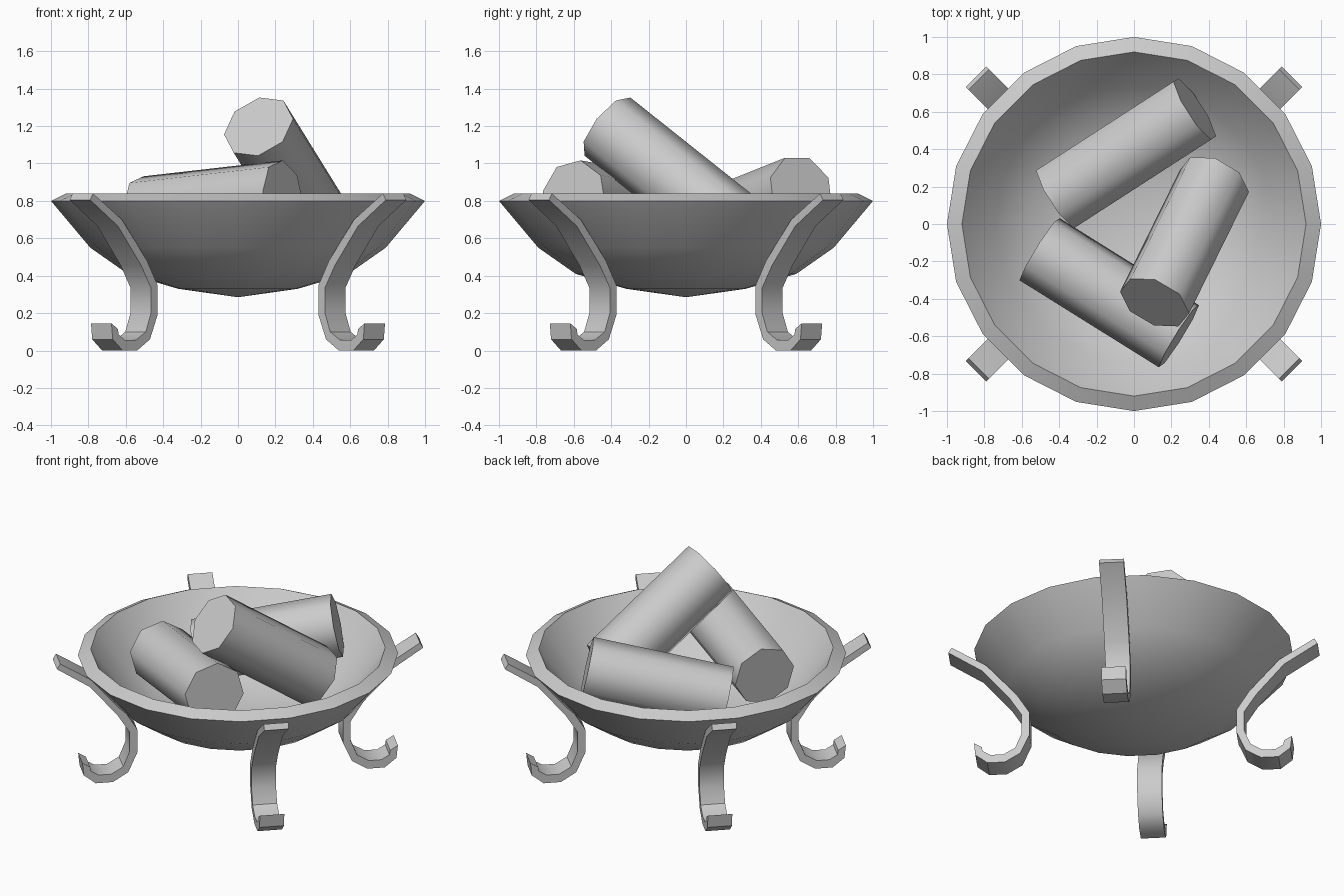
import bpy, bmesh, math
from mathutils import Vector

if "Cube" in bpy.data.objects:
    bpy.data.objects.remove(bpy.data.objects["Cube"])


def finish(bm, name, angle):
    bmesh.ops.recalc_face_normals(bm, faces=bm.faces)
    me = bpy.data.meshes.new(name)
    bm.to_mesh(me)
    bm.free()
    ob = bpy.data.objects.new(name, me)
    bpy.context.collection.objects.link(ob)
    bpy.ops.object.select_all(action='DESELECT')
    ob.select_set(True)
    bpy.context.view_layer.objects.active = ob
    bpy.ops.object.shade_smooth_by_angle(angle=math.radians(angle))
    return ob


# Bowl: 20-sided lathe of an outer and an inner wall
def bowl(profile, sides=20):
    bm = bmesh.new()
    verts = [bm.verts.new((r, 0, z)) for r, z in profile]
    edges = [bm.edges.new(p) for p in zip(verts, verts[1:])]
    bmesh.ops.spin(bm, geom=verts + edges, cent=(0, 0, 0), axis=(0, 0, 1),
                   angle=2 * math.pi, steps=sides)
    bmesh.ops.remove_doubles(bm, verts=bm.verts, dist=0.001)
    return finish(bm, "bowl", 35)


bowl([(0, .285), (.32, .33), (.59, .41), (.79, .55), (1, .80),
      (.92, .84), (.74, .61), (.55, .465), (.3, .385), (0, .35)])

# Legs: curled flat bar, one on each diagonal
INNER = [(1.174, .84), (.955, .70), (.765, .48), (.686, .35), (.686, .19),
         (.743, .06), (.84, 0), (.95, 0), (1.025, .06), (1.034, .145)]
OUTER = [(1.195, .805), (.985, .665), (.81, .455), (.735, .335), (.735, .2),
         (.775, .1), (.85, .055), (.93, .055), (.98, .085), (.985, .115)]


def leg(name, turn, width=.155, inset=.058):
    bm = bmesh.new()
    rows = []
    for (ri, zi), (ro, zo) in zip(INNER, OUTER):
        rows.append([bm.verts.new((r, y, z)) for r, y, z in (
            (ri, -width / 2, zi), (ri, width / 2, zi),
            (ro, width / 2, zo), (ro, -width / 2, zo))])
    for a, b in zip(rows, rows[1:]):
        for i in range(4):
            j = (i + 1) % 4
            bm.faces.new((a[i], a[j], b[j], b[i]))
    bm.faces.new(rows[0])
    bm.faces.new(rows[-1])
    ob = finish(bm, name, 36)
    ob.rotation_euler.z = math.radians(turn)
    ob.location.y = -inset if turn < 180 else inset


for name, turn in (("back_right_leg", 45), ("back_left_leg", 135),
                   ("front_left_leg", 225), ("front_right_leg", 315)):
    leg(name, turn)


# Logs: octagonal cylinders from low end to high end
def log(name, low, high, twist, radius=.2):
    low, high = Vector(low), Vector(high)
    axis = (high - low).normalized()
    u = Vector((0, 0, 1)).cross(axis).normalized()
    w = axis.cross(u)
    bm = bmesh.new()
    ends = []
    for c in (low, high):
        ring = []
        for k in range(8):
            t = math.radians(twist + 45 * k)
            ring.append(bm.verts.new(c + radius * (u * math.cos(t) + w * math.sin(t))))
        bm.faces.new(ring)
        ends.append(ring)
    for i in range(8):
        j = (i + 1) % 8
        bm.faces.new((ends[0][i], ends[0][j], ends[1][j], ends[1][i]))
    finish(bm, name, 50)


log("front_log", (-.505, -.135, .735), (.24, -.60, .82), 36)
log("back_log", (-.41, .14, .66), (.325, .615, .85), 22.5)
log("top_log", (.43, .23, .68), (.11, -.42, 1.197), 15, .198)
